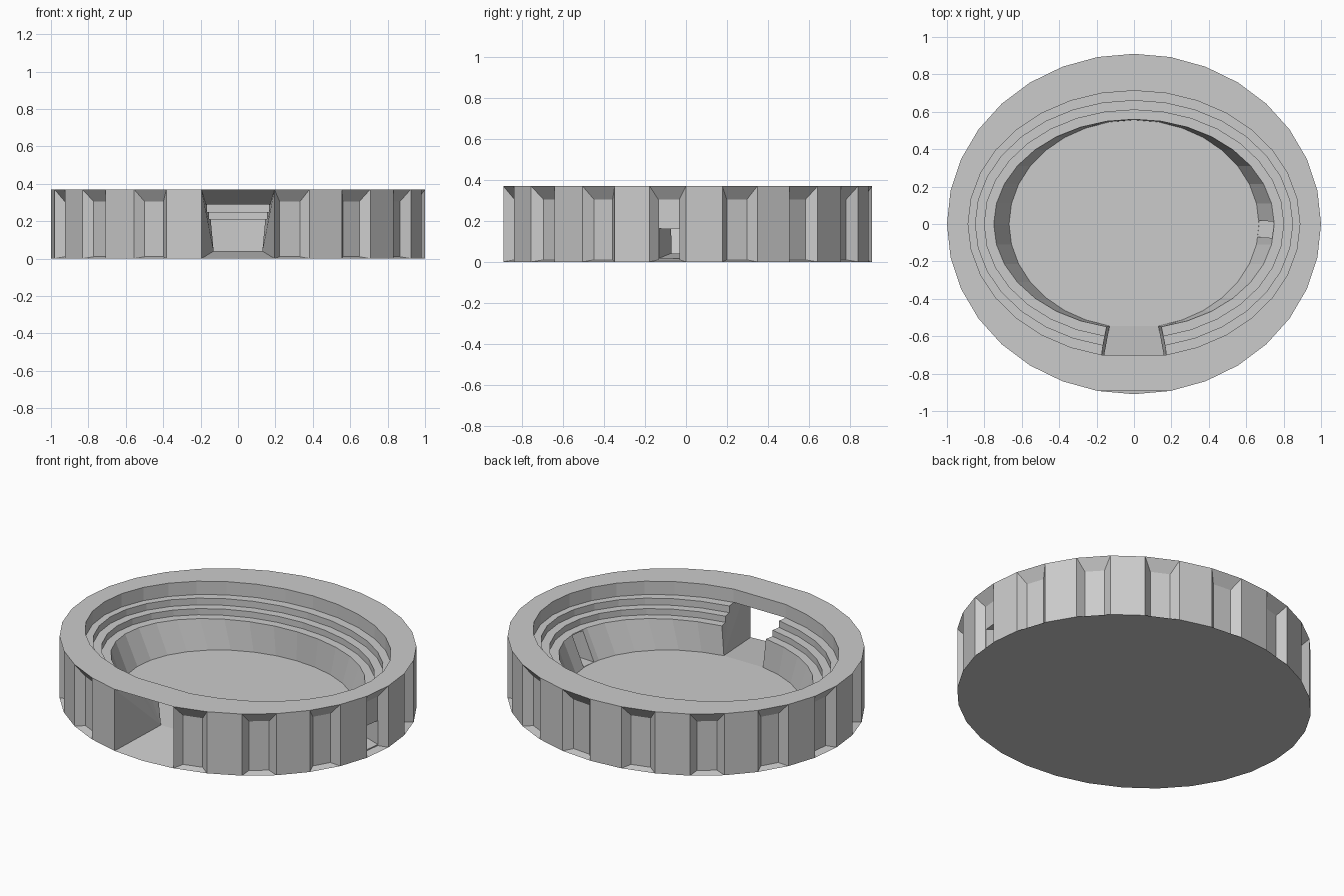
import bpy, bmesh
from math import cos, sin, radians
from mathutils import Vector

if "Cube" in bpy.data.objects:
    bpy.data.objects.remove(bpy.data.objects["Cube"])

N = 32
# stepped bowl cross-section: (x radius, y radius, height), outer foot to floor
PROFILE = [(1, .91, 0), (1, .91, .37), (.887, .713, .37), (.887, .713, .29),
           (.848, .66, .29), (.848, .66, .25), (.80, .61, .25),
           (.80, .61, .213), (.75, .56, .213), (.668, .556, .04)]


def make_object(name, bm):
    bmesh.ops.recalc_face_normals(bm, faces=bm.faces)
    mesh = bpy.data.meshes.new(name)
    bm.to_mesh(mesh)
    bm.free()
    ob = bpy.data.objects.new(name, mesh)
    bpy.context.collection.objects.link(ob)
    return ob


# --- stadium shell
bm = bmesh.new()
FRONT = 24                       # column left out above the foot for the gate
rings = []
for k, (rx, ry, z) in enumerate(PROFILE):
    rings.append({i: bm.verts.new((rx * cos(radians(i * 360 / N)),
                                   ry * sin(radians(i * 360 / N)), z))
                  for i in range(N) if k == 0 or i != FRONT})
foot, top, lip, sill, floor = rings[0], rings[1], rings[2], rings[3], rings[-1]


def recess(a, b, c, d):
    """Replace an outer wall quad by a sunken panel with sloped borders."""
    along = b.co - a.co
    inward = Vector((-along.y, along.x, 0)).normalized() * .045
    lo, hi = Vector((0, 0, .01)), Vector((0, 0, .305))
    p, q = a.co + along * .21 + inward, a.co + along * .79 + inward
    inner = [bm.verts.new(v) for v in (p + lo, q + lo, q + hi, p + hi)]
    outer = [a, b, c, d]
    bm.faces.new(inner)
    for n in range(4):
        m = (n + 1) % 4
        bm.faces.new((outer[n], outer[m], inner[m], inner[n]))


for i in range(N):
    j = (i + 1) % N
    if FRONT in (i, j):
        continue
    for k in range(len(rings) - 1):
        r, s = rings[k], rings[k + 1]
        quad = (r[i], r[j], s[j], s[i])
        if k == 0 and i % 2:
            recess(*quad)
        else:
            bm.faces.new(quad)

# --- front gate: lintel, jambs and ramp
L, R = FRONT - 1, FRONT + 1
for a, b in ((top, lip), (lip, sill), (sill, top)):
    bm.faces.new((a[L], a[R], b[R], b[L]))
for side in (L, R):
    bm.faces.new([foot[side], top[side]] + [r[side] for r in rings[3:]])
bm.faces.new((foot[L], foot[FRONT], foot[R], floor[R], floor[L]))

# --- arena floor and underside
bm.faces.new([floor[i] for i in range(N) if i != FRONT])
bm.faces.new([foot[i] for i in range(N)])
bmesh.ops.triangulate(bm, faces=[f for f in bm.faces if 6 < len(f.verts) < 12])
stadium = make_object("stadium_bowl", bm)

# --- small side tunnel: stations (x, y min, y max, z min, z max)
bm = bmesh.new()
loops = [[bm.verts.new((x, y, z)) for y, z in ((y0, z0), (y1, z0), (y1, z1), (y0, z1))]
         for x, y0, y1, z0, z1 in ((.97, -.14, -.036, .014, .155),
                                   (.75, -.075, .012, .041, .208),
                                   (.60, -.066, .024, .042, .208))]
bm.faces.new(loops[0])
bm.faces.new(loops[-1])
for a, b in zip(loops, loops[1:]):
    for n in range(4):
        m = (n + 1) % 4
        bm.faces.new((a[n], a[m], b[m], b[n]))
cutter = make_object("tunnel_cutter", bm)
cutter.hide_render = True
cutter.hide_set(True)
mod = stadium.modifiers.new("tunnel", 'BOOLEAN')
mod.operation = 'DIFFERENCE'
mod.solver = 'EXACT'
mod.object = cutter
